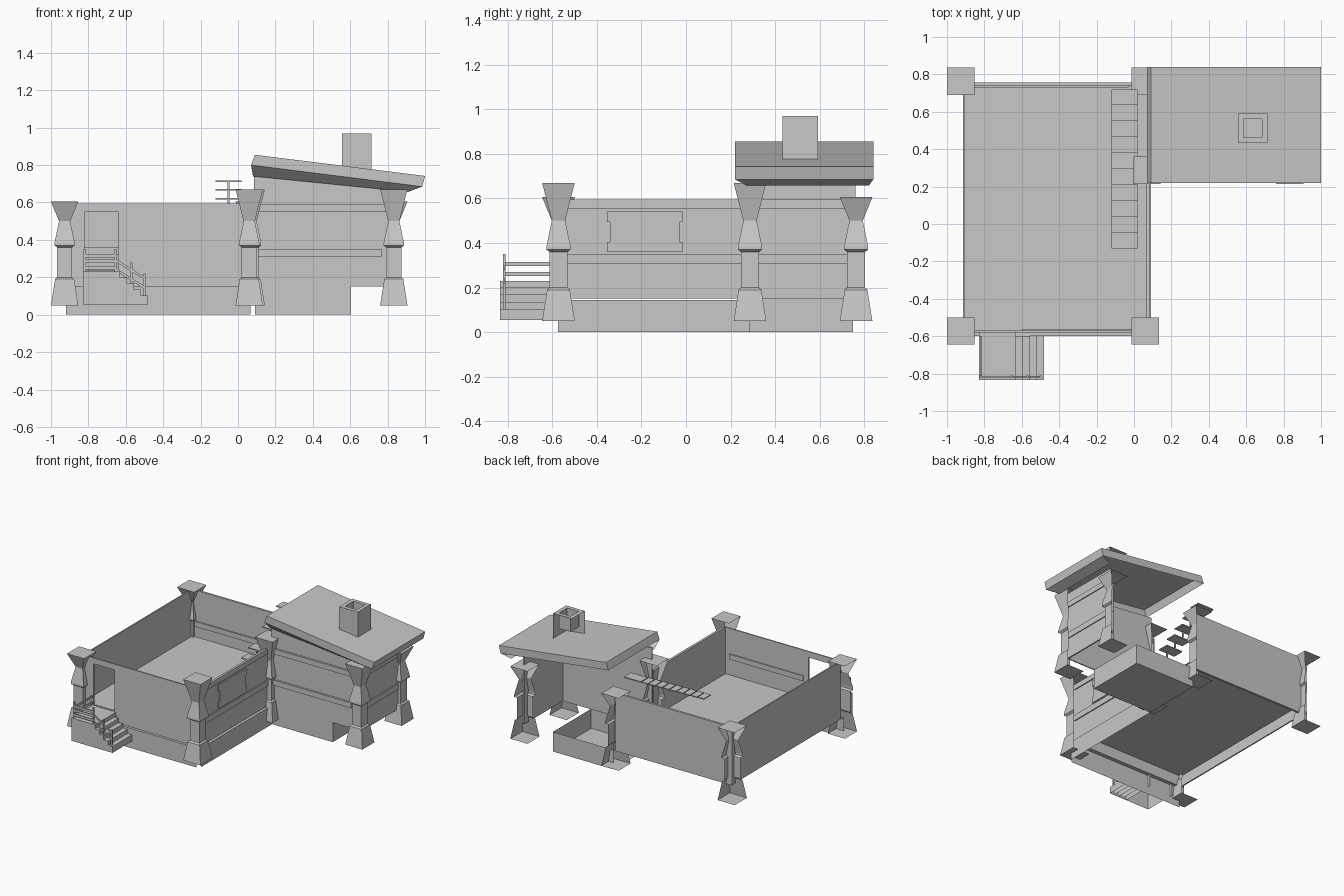
import bpy
import bmesh

if "Cube" in bpy.data.objects:
    bpy.data.objects.remove(bpy.data.objects["Cube"], do_unlink=True)

GREY = (0.58, 0.58, 0.58, 1.0)
stone = bpy.data.materials.new("plain_grey")
stone.use_nodes = True
stone.diffuse_color = GREY
stone.node_tree.nodes["Principled BSDF"].inputs["Base Color"].default_value = GREY

# Side numbers of a rectangular ring
FRONT, LEFT, BACK, RIGHT = range(4)
ALL = (FRONT, LEFT, BACK, RIGHT)
OUTER = (FRONT, LEFT)


def ring(x0, x1, y0, y1, z0, z1=None):
    """Rectangle at height z0, optionally sloping to z1 along x."""
    z1 = z0 if z1 is None else z1
    return [(x0, y0, z0), (x1, y0, z1), (x1, y1, z1), (x0, y1, z0)]


def square(cx, cy, half, z):
    return ring(cx - half, cx + half, cy - half, cy + half, z)


def loft(name, rings, sides=ALL, bottom=True, top=True):
    """Flat-faced shell through a stack of rings, with the chosen sides and caps."""
    bm = bmesh.new()
    loops = [[bm.verts.new(p) for p in r] for r in rings]
    for low, high in zip(loops, loops[1:]):
        for i in sides:
            j = (i + 1) % 4
            bm.faces.new((low[i], low[j], high[j], high[i]))
    if bottom:
        bm.faces.new(loops[0][::-1])
    if top:
        bm.faces.new(loops[-1])
    loose = [v for v in bm.verts if not v.link_faces]
    bmesh.ops.delete(bm, geom=loose, context="VERTS")
    mesh = bpy.data.meshes.new(name)
    bm.to_mesh(mesh)
    bm.free()
    mesh.materials.append(stone)
    obj = bpy.data.objects.new(name, mesh)
    bpy.context.collection.objects.link(obj)


def box(name, x0, x1, y0, y1, z0, z1, **faces):
    loft(name, [ring(x0, x1, y0, y1, z0), ring(x0, x1, y0, y1, z1)], **faces)


def pillar(name, cx, cy, top):
    profile = [(0.073, 0.05), (0.051, 0.19), (0.04, 0.2), (0.04, 0.36),
               (0.054, 0.37), (0.054, 0.385), (0.03, 0.5), (0.073, top)]
    loft(name, [square(cx, cy, half, z) for half, z in profile], sides=OUTER)


# Pillars, open towards the back and right
for name, cx, cy, top in [
        ("back_right_pillar", -0.927, 0.763, 0.605),
        ("front_right_pillar", -0.927, -0.572, 0.605),
        ("front_middle_pillar", 0.06, -0.572, 0.67),
        ("back_middle_pillar", 0.06, 0.763, 0.605),
        ("wing_inner_pillar", 0.07, 0.287, 0.67),
        ("wing_front_pillar", 0.833, 0.287, 0.67),
        ("wing_back_pillar", 0.833, 0.763, 0.605)]:
    pillar(name, cx, cy, top)

# Main room: raised floor sheet, plinth skirts and thin walls
box("main_floor", -0.91, 0.07, -0.575, 0.745, 0.232, 0.237)
box("front_plinth", -0.92, 0.068, -0.6, -0.57, 0, 0.15, sides=(FRONT,), bottom=False)
box("side_plinth", 0.065, 0.09, -0.575, 0.295, 0, 0.145, sides=(LEFT,), bottom=False)
box("right_side_wall", -0.915, -0.905, -0.575, 0.755, 0.15, 0.595)
box("back_wall", -0.92, 0.07, 0.74, 0.757, 0.15, 0.595)
box("inner_side_wall", 0.065, 0.075, -0.58, 0.3, 0.15, 0.595)
box("front_wall_short", -0.91, -0.82, -0.58, -0.57, 0.15, 0.595)
box("front_wall_long", -0.64, 0.07, -0.58, -0.57, 0.15, 0.595)
box("door_lintel", -0.82, -0.64, -0.58, -0.57, 0.55, 0.595)
box("door_sill", -0.82, -0.64, -0.58, -0.57, 0.15, 0.232)
box("front_inside_trim", -0.6, 0.03, -0.57, -0.562, 0.36, 0.4)
box("back_inside_trim", -0.88, -0.03, 0.73, 0.74, 0.32, 0.36)

# Trim boards and window plate on the side walls
for name, low, high in [("middle_trim", 0.305, 0.35), ("top_trim", 0.555, 0.595)]:
    box("main_" + name, 0.075, 0.083, -0.55, 0.29, low, high)
    box("wing_side_" + name, 0.85, 0.857, 0.3, 0.74, low, high)
box("window_plate", 0.075, 0.084, -0.34, -0.03, 0.36, 0.54)
for z in (0.36, 0.495):
    box("window_end_piece", 0.075, 0.084, -0.355, -0.015, z, z + 0.045)

# Wing: open-topped base and walls with a sloping top, open at the back
box("wing_base", 0.09, 0.605, 0.285, 0.75, 0, 0.15,
    sides=(FRONT, LEFT, BACK), top=False)
loft("wing_front_wall", [ring(0.085, 0.85, 0.285, 0.293, 0.15),
                         ring(0.085, 0.85, 0.285, 0.293, 0.76, 0.68)])
box("wing_side_wall", 0.84, 0.85, 0.29, 0.76, 0.15, 0.67)
box("wing_front_trim", 0.1, 0.77, 0.27, 0.285, 0.31, 0.35)
box("wing_upper_trim", 0.1, 0.82, 0.27, 0.285, 0.55, 0.59)

# Tilted roof slab with a full rim, and eaves on the outer sides
EAVE = ring(0.07, 0.985, 0.22, 0.84, 0.8, 0.685)
loft("wing_roof", [EAVE, ring(0.09, 1.0, 0.22, 0.84, 0.855, 0.742)], bottom=False)
loft("wing_eaves", [ring(0.08, 0.91, 0.275, 0.82, 0.74, 0.657), EAVE],
     sides=OUTER, bottom=False, top=False)

# Chimney: outer shell on two sides, rim and flue
loft("chimney_shell", [square(0.635, 0.512, 0.079, z) for z in (0.77, 0.97)],
     sides=OUTER, bottom=False, top=False)
loft("chimney_flue", [square(0.635, 0.512, half, z) for half, z in
                      [(0.079, 0.97), (0.049, 0.97), (0.049, 0.85)]],
     bottom=False)

# Inside stair of floating treads rising towards the back
STEP, RISE = 0.085, 0.047
for i in range(10):
    y, z = -0.13 + i * STEP, 0.295 + i * RISE
    box("stair_tread", -0.12, 0.02, y, y + STEP, z - 0.008, z)
    box("stair_riser_post", -0.055, -0.045, y, y + 0.01, z - RISE, z)

# Entry porch and steps, hollow underneath
box("porch", -0.83, -0.63, -0.835, -0.575, 0.055, 0.23,
    sides=(FRONT, LEFT, RIGHT), bottom=False)
for i in range(4):
    x = -0.63 + i * 0.0375
    box("porch_step", x, x + 0.0375, -0.835, -0.6, 0.055, 0.2 - i * 0.032,
        sides=OUTER, bottom=False)

# Railings
for x, base in [(-0.82, 0.23), (-0.655, 0.23), (-0.57, 0.16), (-0.5, 0.1)]:
    box("rail_post", x - 0.006, x + 0.006, -0.822, -0.81, base, base + 0.12)
for z in (0.25, 0.285, 0.315):
    box("front_rail", -0.825, -0.65, -0.82, -0.812, z - 0.009, z + 0.009)
for z in (0.26, 0.305):
    box("side_rail", -0.824, -0.816, -0.82, -0.6, z - 0.009, z + 0.009)
for drop in (0, 0.05):
    top, low = 0.3 - drop, 0.2 - drop
    loft("sloping_rail", [ring(-0.655, -0.495, -0.82, -0.812, top - 0.016, low - 0.016),
                          ring(-0.655, -0.495, -0.82, -0.812, top, low)])
